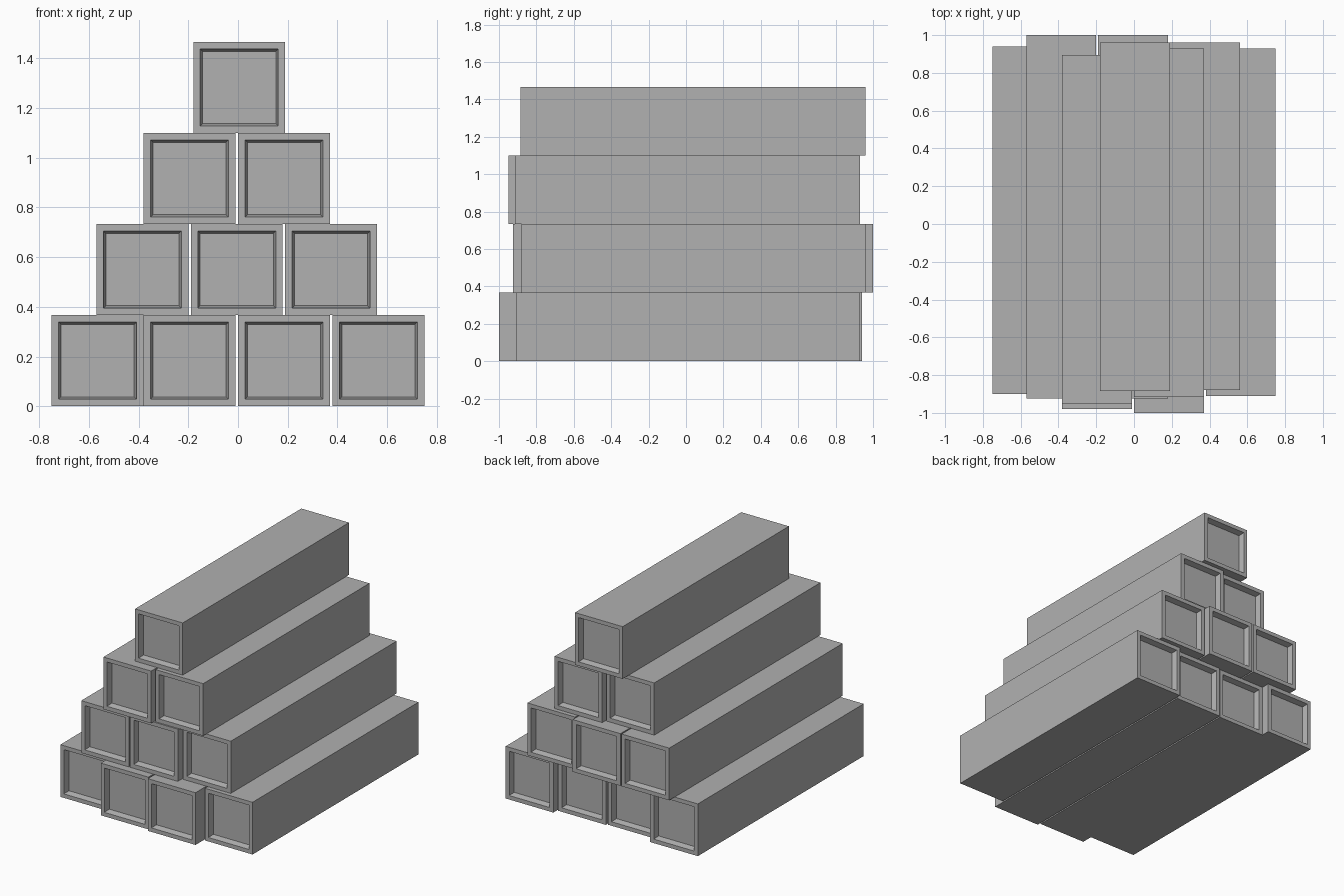
import bpy
import bmesh
from mathutils import Matrix, Vector

cube = bpy.data.objects.get("Cube")
if cube:
    bpy.data.objects.remove(cube, do_unlink=True)

WIDTH, HEIGHT = 0.37, 0.3667
RIM, BEVEL, DEPTH = 0.028, 0.01, 0.04

grey = bpy.data.materials.new("plain_grey")
grey.use_nodes = True
colour = (0.44, 0.44, 0.44, 1)
grey.diffuse_color = colour
grey.node_tree.nodes["Principled BSDF"].inputs["Base Color"].default_value = colour


def beam(name, x, front, back, level):
    """Square beam with a recessed panel in each end."""
    bm = bmesh.new()
    size = Matrix.Diagonal((WIDTH, back - front, HEIGHT, 1))
    centre = Vector((x, (front + back) / 2, (level + 0.5) * HEIGHT))
    bmesh.ops.create_cube(bm, size=1, matrix=Matrix.Translation(centre) @ size)
    bm.normal_update()
    ends = [f for f in bm.faces if abs(f.normal.y) > 0.9]
    # Flat rim, then a slightly tapered recess
    bmesh.ops.inset_individual(bm, faces=ends, thickness=RIM, use_even_offset=True)
    bmesh.ops.inset_individual(bm, faces=ends, thickness=BEVEL, use_even_offset=True)
    for f in ends:
        inward = -DEPTH if f.calc_center_median().y > centre.y else DEPTH
        bmesh.ops.translate(bm, verts=f.verts, vec=(0, inward, 0))
    bm.normal_update()
    mesh = bpy.data.meshes.new(name)
    bm.to_mesh(mesh)
    bm.free()
    mesh.materials.append(grey)
    bpy.context.collection.objects.link(bpy.data.objects.new(name, mesh))


# Rows from the ground up: centre x, front y, back y of each beam
rows = [
    [(-0.565, -0.90, 0.94), (-0.195, -0.98, 0.88), (0.185, -1.0, 0.89), (0.565, -0.91, 0.93)],
    [(-0.385, -0.925, 1.0), (-0.005, -0.925, 1.0), (0.375, -0.88, 0.96)],
    [(-0.195, -0.95, 0.895), (0.185, -0.915, 0.93)],
    [(0.005, -0.885, 0.96)],
]
for level, row in enumerate(rows):
    for i, (x, front, back) in enumerate(row):
        beam(f"beam_row{level + 1}_{i + 1}", x, front, back, level)
